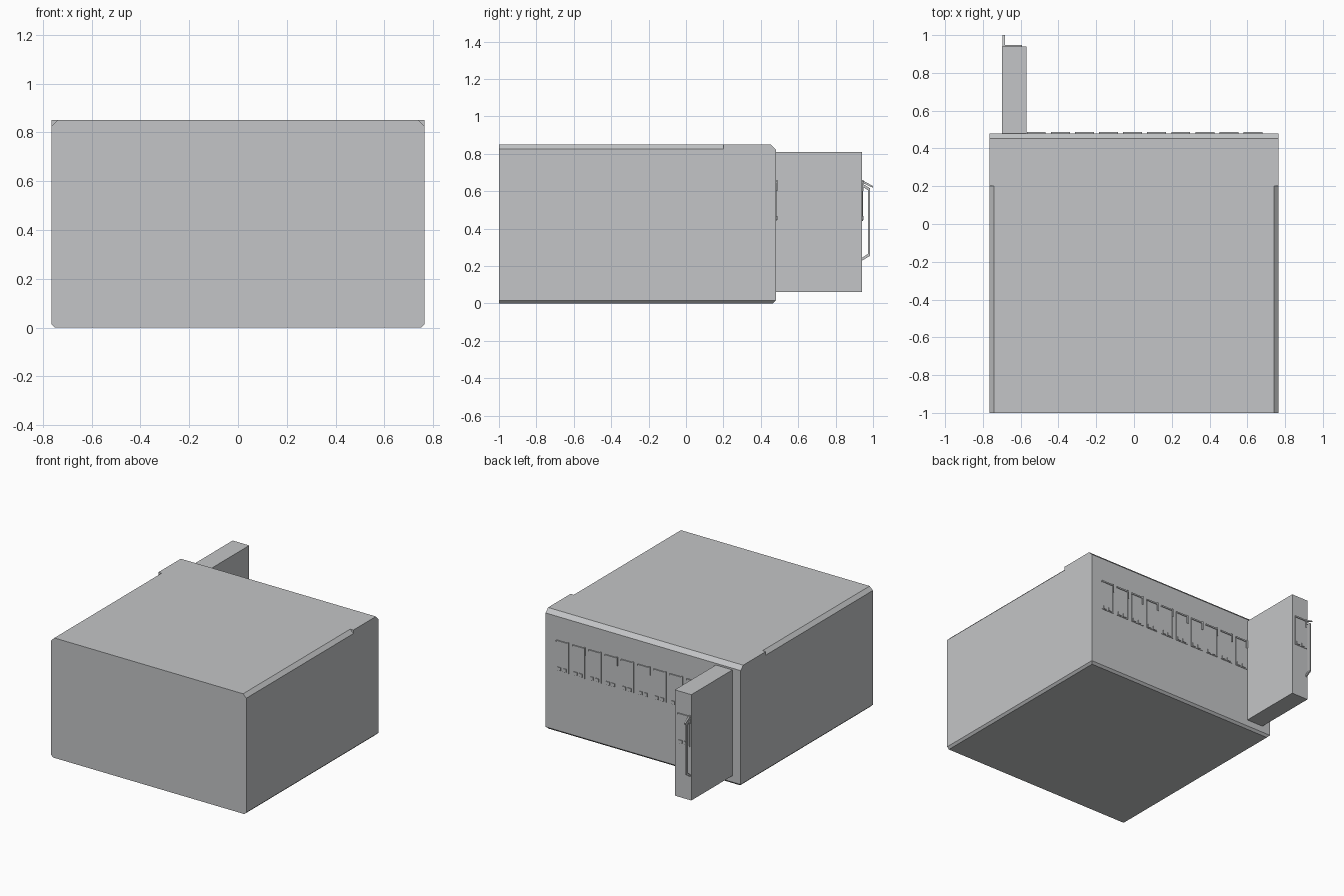
import bpy, bmesh
from mathutils import Vector

cube = bpy.data.objects.get("Cube")
if cube:
    bpy.data.objects.remove(cube, do_unlink=True)

grey = bpy.data.materials.new("plain_grey")
grey.use_nodes = True
colour = (0.55, 0.56, 0.57, 1)
grey.diffuse_color = colour
grey.node_tree.nodes["Principled BSDF"].inputs["Base Color"].default_value = colour


def finish(name, bm):
    bmesh.ops.recalc_face_normals(bm, faces=bm.faces)
    mesh = bpy.data.meshes.new(name)
    bm.to_mesh(mesh)
    bm.free()
    mesh.materials.append(grey)
    ob = bpy.data.objects.new(name, mesh)
    bpy.context.scene.collection.objects.link(ob)
    return ob


def add_box(bm, x, y, z):
    verts = bmesh.ops.create_cube(bm, size=1)["verts"]
    for v in verts:
        v.co = [r[0] + (c + 0.5) * (r[1] - r[0]) for r, c in zip((x, y, z), v.co)]


def add_prism(bm, points, push):
    face = bm.faces.new([bm.verts.new(p) for p in points])
    out = bmesh.ops.extrude_face_region(bm, geom=[face])["geom"]
    bmesh.ops.translate(bm, vec=push, verts=[g for g in out if isinstance(g, bmesh.types.BMVert)])


W, BACK, TOP = 0.765, 0.48, 0.85

# Housing: box with bottom side, bottom back and top back edges chamfered
bm = bmesh.new()
add_box(bm, (-W, W), (-1, BACK), (0, TOP))
chamfers = [((W, 0, 0.015), (1, 0, -1)), ((-W, 0, 0.015), (-1, 0, -1)),
            ((0, BACK, 0.015), (0, 1, -1)), ((0, BACK, TOP - 0.028), (0, 1, 1))]
for co, normal in chamfers:
    geom = bm.verts[:] + bm.edges[:] + bm.faces[:]
    cut = bmesh.ops.bisect_plane(bm, geom=geom, plane_co=co, plane_no=Vector(normal).normalized(),
                                 clear_outer=True)["geom_cut"]
    bmesh.ops.holes_fill(bm, edges=[e for e in cut if isinstance(e, bmesh.types.BMEdge)])
housing = finish("housing", bm)

# Top side chamfers stop short of the back
for side, label in ((1, "left"), (-1, "right")):
    bm = bmesh.new()
    pts = [(W - 0.035, TOP + 0.01), (W + 0.01, TOP + 0.01), (W + 0.01, TOP - 0.035)]
    add_prism(bm, [(side * x, -1.1, z) for x, z in pts], (0, 1.3, 0))
    cutter = finish(label + "_chamfer_cutter", bm)
    cutter.hide_render = True
    cutter.display_type = 'WIRE'
    cutter.hide_set(True)
    mod = housing.modifiers.new(label + "_chamfer", 'BOOLEAN')
    mod.operation = 'DIFFERENCE'
    mod.solver = 'EXACT'
    mod.object = cutter

# Pulled-out drawer
bm = bmesh.new()
add_box(bm, (-0.70, -0.57), (0.47, 0.94), (0.06, 0.81))
finish("drawer", bm)


# Slot fronts: thin plate, top lip, latch bar and two small buttons
def slot_front(name, c, y):
    bm = bmesh.new()
    deep = (y - 0.005, y + 0.008)
    add_box(bm, (c - 0.045, c + 0.048), (y - 0.005, y + 0.003), (0.44, 0.65))
    add_box(bm, (c - 0.045, c + 0.05), deep, (0.645, 0.655))
    add_box(bm, (c - 0.05, c - 0.04), deep, (0.60, 0.66))
    add_box(bm, (c - 0.048, c - 0.042), (y - 0.005, y + 0.005), (0.44, 0.60))
    for x in (c - 0.03, c + 0.012):
        add_box(bm, (x, x + 0.026), deep, (0.445, 0.468))
    finish(name, bm)


slot_front("drawer_slot_front", -0.643, 0.94)
for i in range(1, 11):
    slot_front("slot_front_%d" % i, -0.645 + 0.1275 * i, BACK)

# Drawer handle: angled bar and the lever above it
bm = bmesh.new()
bar = [(0.935, 0.225), (0.985, 0.255), (0.985, 0.615), (0.935, 0.645),
       (0.935, 0.63), (0.972, 0.605), (0.972, 0.264), (0.935, 0.24)]
lever = [(0.935, 0.658), (0.95, 0.655), (1, 0.627), (1, 0.618), (0.935, 0.648)]
for outline in (bar, lever):
    add_prism(bm, [(-0.695, y, z) for y, z in outline], (0.011, 0, 0))
finish("drawer_handle", bm)
